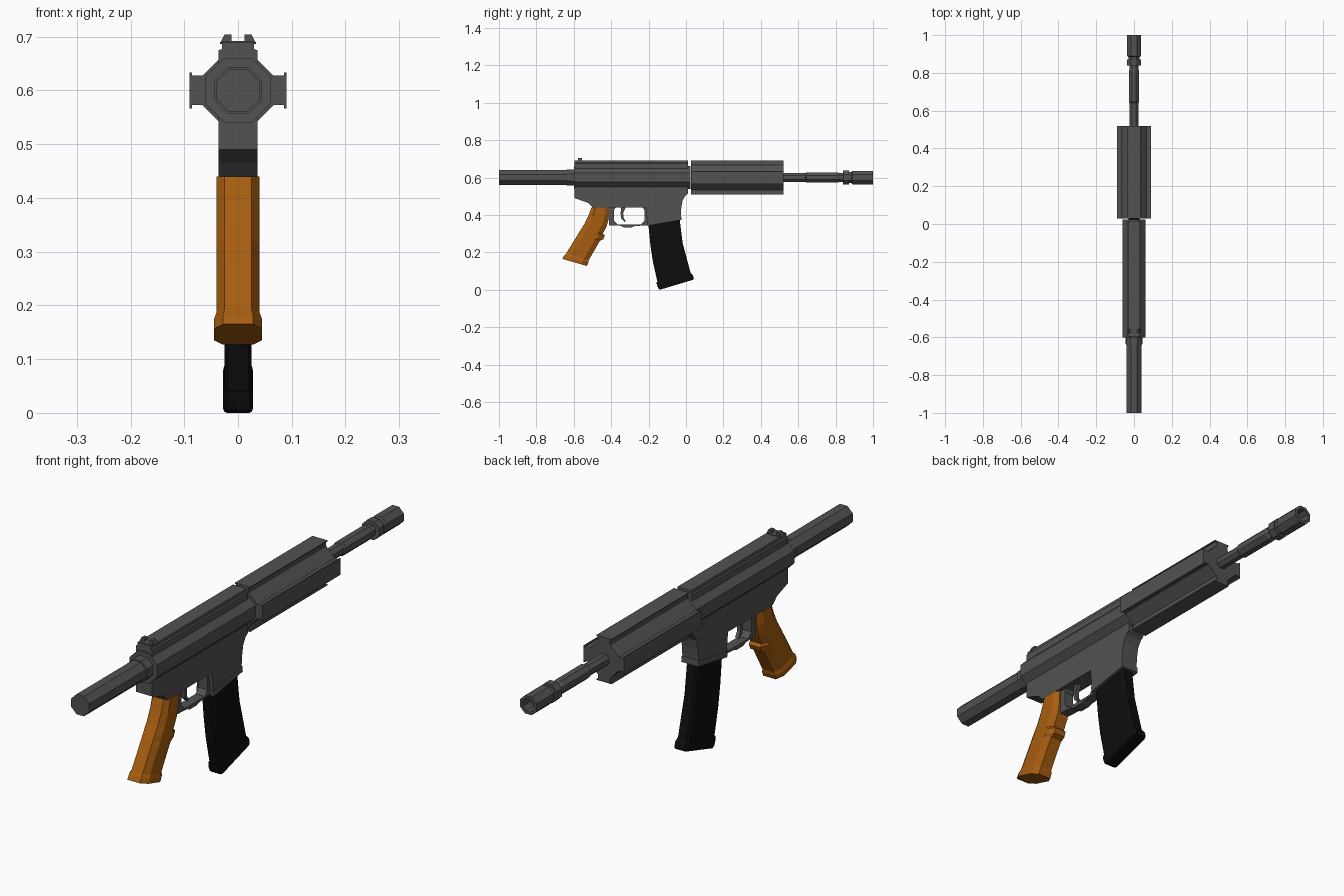
import bpy, bmesh, math

AXIS_Z = 0.60  # height of the barrel axis


def material(name, rgb):
    m = bpy.data.materials.new(name)
    m.diffuse_color = (*rgb, 1)
    return m


GREY = material("gunmetal grey", (0.085, 0.085, 0.085))
ORANGE = material("orange brown", (0.38, 0.11, 0.005))
BLACK = material("black", (0.004, 0.004, 0.004))


def loft(name, rings, mat):
    """Skin equal-length rings of points and cap both ends."""
    bm = bmesh.new()
    vs = [[bm.verts.new(p) for p in ring] for ring in rings]
    n = len(rings[0])
    for a, b in zip(vs, vs[1:]):
        for i in range(n):
            j = (i + 1) % n
            bm.faces.new((a[i], a[j], b[j], b[i]))
    bm.faces.new(vs[0][::-1])
    bm.faces.new(vs[-1])
    bmesh.ops.recalc_face_normals(bm, faces=bm.faces)
    me = bpy.data.meshes.new(name)
    bm.to_mesh(me)
    bm.free()
    me.materials.append(mat)
    ob = bpy.data.objects.new(name, me)
    bpy.context.collection.objects.link(ob)
    return ob


def side_plate(name, yz, half, mat, x=0):
    """Side profile (y, z) given thickness across x."""
    return loft(name, [[(x + s * half, y, z) for y, z in yz] for s in (-1, 1)], mat)


def bar(name, xz, y0, y1, mat):
    """Front profile (x, z) run along y."""
    return loft(name, [[(x, y, z) for x, z in xz] for y in (y0, y1)], mat)


def octagon(apothem):
    r = apothem / math.cos(math.pi / 8)
    angles = [math.pi / 8 + k * math.pi / 4 for k in range(8)]
    return [(r * math.cos(a), AXIS_Z + r * math.sin(a)) for a in angles]


def octagon_lathe(name, steps, mat):
    """Eight-sided tube through (y, apothem) steps."""
    return loft(name, [[(x, y, z) for x, z in octagon(r)] for y, r in steps], mat)


def chamfered_column(name, sections, depth_cut, width_cut, mat):
    """Column of chamfered rectangles: (back yz, front yz, half width)."""
    rings = []
    for (yb, zb), (yf, zf), w in sections:
        ring = []
        for t, s in ((0, -width_cut), (0, width_cut), (depth_cut, 1), (1 - depth_cut, 1),
                     (1, width_cut), (1, -width_cut), (1 - depth_cut, -1), (depth_cut, -1)):
            ring.append((s * w, yb + (yf - yb) * t, zb + (zf - zb) * t))
        rings.append(ring)
    return loft(name, rings, mat)


# Rear tube and collar
octagon_lathe("rear_tube", [(-1, 0.040), (-0.62, 0.040)], GREY)
octagon_lathe("rear_collar", [(-0.64, 0.0435), (-0.59, 0.0435)], GREY)

# Upper receiver: octagon with a raised top rail
octagon_lathe("upper_receiver", [(-0.60, 0.0605), (0.025, 0.0605)], GREY)
bar("top_rail", [(-0.036, 0.63), (-0.036, 0.675), (-0.030, 0.677), (-0.030, 0.69),
                 (0.030, 0.69), (0.030, 0.677), (0.036, 0.675), (0.036, 0.63)],
    -0.595, 0.012, GREY)

# Lower receiver with magazine well
side_plate("lower_receiver", [
    (-0.595, 0.58), (-0.595, 0.49), (-0.525, 0.465), (-0.50, 0.44), (-0.215, 0.44),
    (-0.205, 0.345), (-0.03, 0.375), (-0.025, 0.44), (-0.018, 0.478), (-0.003, 0.503),
    (0.012, 0.515), (0.012, 0.58)], 0.036, GREY)
side_plate("magazine_well_rim", [(-0.209, 0.365), (-0.207, 0.342), (-0.024, 0.373),
                                 (-0.026, 0.396)], 0.038, GREY)

# Trigger guard loop and trigger
side_plate("trigger_guard", [
    (-0.412, 0.445), (-0.412, 0.345), (-0.35, 0.342), (-0.335, 0.334), (-0.29, 0.334),
    (-0.275, 0.340), (-0.205, 0.345), (-0.205, 0.445), (-0.235, 0.445), (-0.222, 0.425),
    (-0.222, 0.37), (-0.24, 0.350), (-0.365, 0.350), (-0.386, 0.37), (-0.386, 0.425),
    (-0.372, 0.445)], 0.02, GREY)
side_plate("trigger", [
    (-0.345, 0.45), (-0.350, 0.41), (-0.346, 0.38), (-0.328, 0.362), (-0.322, 0.366),
    (-0.334, 0.385), (-0.336, 0.41), (-0.318, 0.45)], 0.008, GREY)

# Pistol grip with finger bump and flared base
chamfered_column("pistol_grip", [
    ((-0.505, 0.440), (-0.410, 0.440), 0.040),
    ((-0.522, 0.395), (-0.412, 0.385), 0.040),
    ((-0.543, 0.352), (-0.424, 0.340), 0.040),
    ((-0.565, 0.318), (-0.445, 0.300), 0.040),
    ((-0.572, 0.307), (-0.434, 0.290), 0.040),
    ((-0.580, 0.293), (-0.442, 0.270), 0.040),
    ((-0.587, 0.282), (-0.460, 0.262), 0.040),
    ((-0.640, 0.195), (-0.520, 0.158), 0.040),
    ((-0.652, 0.182), (-0.522, 0.145), 0.045),
    ((-0.662, 0.165), (-0.530, 0.127), 0.045),
], 0.22, 0.62, ORANGE)

# Curved magazine and its base plate
chamfered_column("magazine", [
    ((-0.203, 0.365), (-0.036, 0.392), 0.0255),
    ((-0.190, 0.235), (-0.018, 0.250), 0.0255),
    ((-0.177, 0.150), (0.002, 0.175), 0.0255),
    ((-0.150, 0.030), (0.027, 0.080), 0.0255),
], 0.06, 0.75, BLACK)
chamfered_column("magazine_base", [
    ((-0.158, 0.040), (0.026, 0.090), 0.026),
    ((-0.156, 0.028), (0.036, 0.080), 0.028),
    ((-0.147, 0.006), (0.042, 0.061), 0.028),
    ((-0.140, 0.000), (0.040, 0.054), 0.026),
], 0.05, 0.8, BLACK)

# Handguard: cross-shaped section, four flanged arms rotated about the axis
arm = [(0.066, -0.0275), (0.086, -0.0275), (0.086, -0.0335), (0.090, -0.0335),
       (0.090, 0.0335), (0.086, 0.0335), (0.086, 0.0275), (0.066, 0.0275)]
section = []
for k in range(4):
    c, s = round(math.cos(k * math.pi / 2)), round(math.sin(k * math.pi / 2))
    section += [(u * c - v * s, AXIS_Z + u * s + v * c) for u, v in arm]
bar("handguard", section, 0.028, 0.52, GREY)

# Barrel with steps, collar and hollow muzzle
octagon_lathe("barrel", [
    (0.50, 0.023), (0.64, 0.023), (0.645, 0.0275), (0.81, 0.0275), (0.82, 0.023),
    (0.84, 0.023), (0.84, 0.037), (0.872, 0.037), (0.872, 0.030), (0.885, 0.030),
    (0.89, 0.036), (1.0, 0.036), (1.0, 0.025), (0.95, 0.025)], GREY)

# Rear sight: mirrored pair of ears on a low base
side_plate("rear_sight_base", [(-0.590, 0.685), (-0.590, 0.692), (-0.550, 0.692),
                               (-0.550, 0.685)], 0.028, GREY)
for side, s in (("left", -1), ("right", 1)):
    bar("rear_sight_" + side, [(s * 0.012, 0.688), (s * 0.012, 0.704), (s * 0.025, 0.704),
                               (s * 0.033, 0.688)], -0.577, -0.557, GREY)
